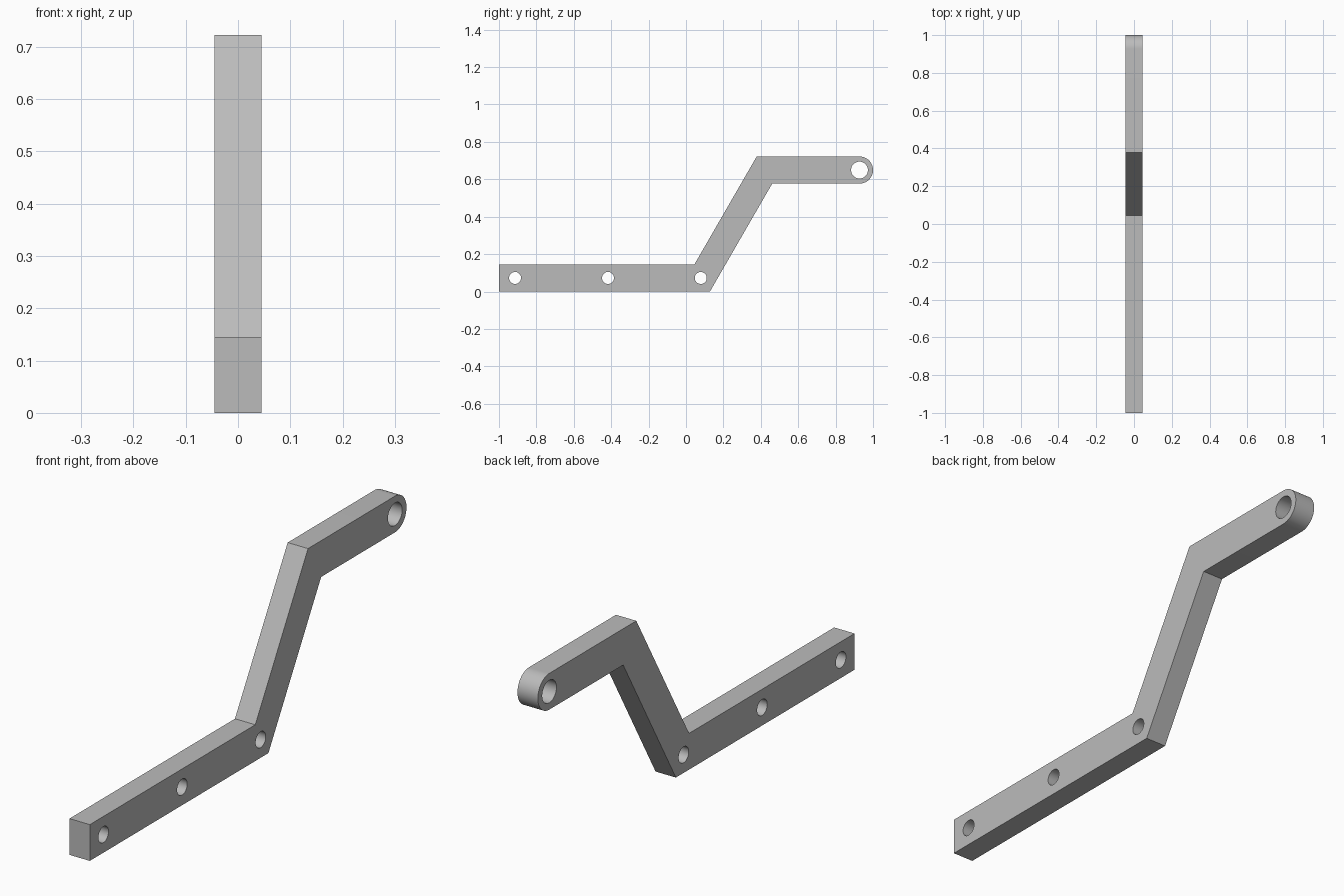
import bpy, bmesh
from math import cos, sin, pi, radians
from mathutils import Matrix

cube = bpy.data.objects.get("Cube")
if cube:
    bpy.data.objects.remove(cube, do_unlink=True)

HALF_WIDTH = 0.045
BAR = 0.145           # bar height
TOP = 0.722           # top of the raised arm
END_R = BAR / 2       # rounded end
END_Y, END_Z = 1 - END_R, TOP - END_R


def arc(y, z, r, start, sweep, steps):
    return [(y + r * cos(start + sweep * i / steps),
             z + r * sin(start + sweep * i / steps)) for i in range(steps + 1)]


def hole(y, z, r):
    return arc(y, z, r, 0, 2 * pi, 48)[:-1]


# Side profile: lower bar, slanted link, raised arm with rounded end
outline = [(-1, 0), (0.128, 0), (0.461, TOP - BAR)]
outline += arc(END_Y, END_Z, END_R, -pi / 2, pi, 32)
outline += [(0.378, TOP), (0.045, BAR), (-1, BAR)]

# Three bolt holes and the larger pivot hole
loops = [outline] + [hole(y, BAR / 2, 0.032) for y in (-0.914, -0.417, 0.079)]
loops.append(hole(END_Y, END_Z, 0.045))

# Filled, extruded profile
curve = bpy.data.curves.new("bracket_profile", 'CURVE')
curve.dimensions = '2D'
curve.fill_mode = 'BOTH'
curve.extrude = HALF_WIDTH
for loop in loops:
    spline = curve.splines.new('POLY')
    spline.points.add(len(loop) - 1)
    for point, (y, z) in zip(spline.points, loop):
        point.co = (y, z, 0, 1)
    spline.use_cyclic_u = True

helper = bpy.data.objects.new("profile_helper", curve)
bpy.context.collection.objects.link(helper)
bpy.context.view_layer.update()
depsgraph = bpy.context.evaluated_depsgraph_get()
mesh = bpy.data.meshes.new_from_object(helper.evaluated_get(depsgraph))
bpy.data.objects.remove(helper, do_unlink=True)

# Stand the profile up: drawing plane becomes y-z, thickness becomes x
bm = bmesh.new()
bm.from_mesh(mesh)
bmesh.ops.transform(bm, verts=bm.verts,
                    matrix=Matrix(((0, 0, 1, 0), (1, 0, 0, 0), (0, 1, 0, 0), (0, 0, 0, 1))))
bmesh.ops.remove_doubles(bm, verts=bm.verts, dist=0.0001)
bmesh.ops.recalc_face_normals(bm, faces=bm.faces)
bmesh.ops.dissolve_limit(bm, angle_limit=radians(0.5), verts=bm.verts, edges=bm.edges)
bm.to_mesh(mesh)
bm.free()

bracket = bpy.data.objects.new("bracket_arm", mesh)
bpy.context.collection.objects.link(bracket)

# Plain grey metal
grey = bpy.data.materials.new("plain_grey")
grey.use_nodes = True
colour = (0.5, 0.5, 0.5, 1)
grey.diffuse_color = colour
grey.node_tree.nodes["Principled BSDF"].inputs["Base Color"].default_value = colour
mesh.materials.clear()
mesh.materials.append(grey)

# Smooth the round surfaces, keep corners sharp
bpy.ops.object.select_all(action='DESELECT')
bracket.select_set(True)
bpy.context.view_layer.objects.active = bracket
bpy.ops.object.shade_smooth_by_angle(angle=radians(30))
